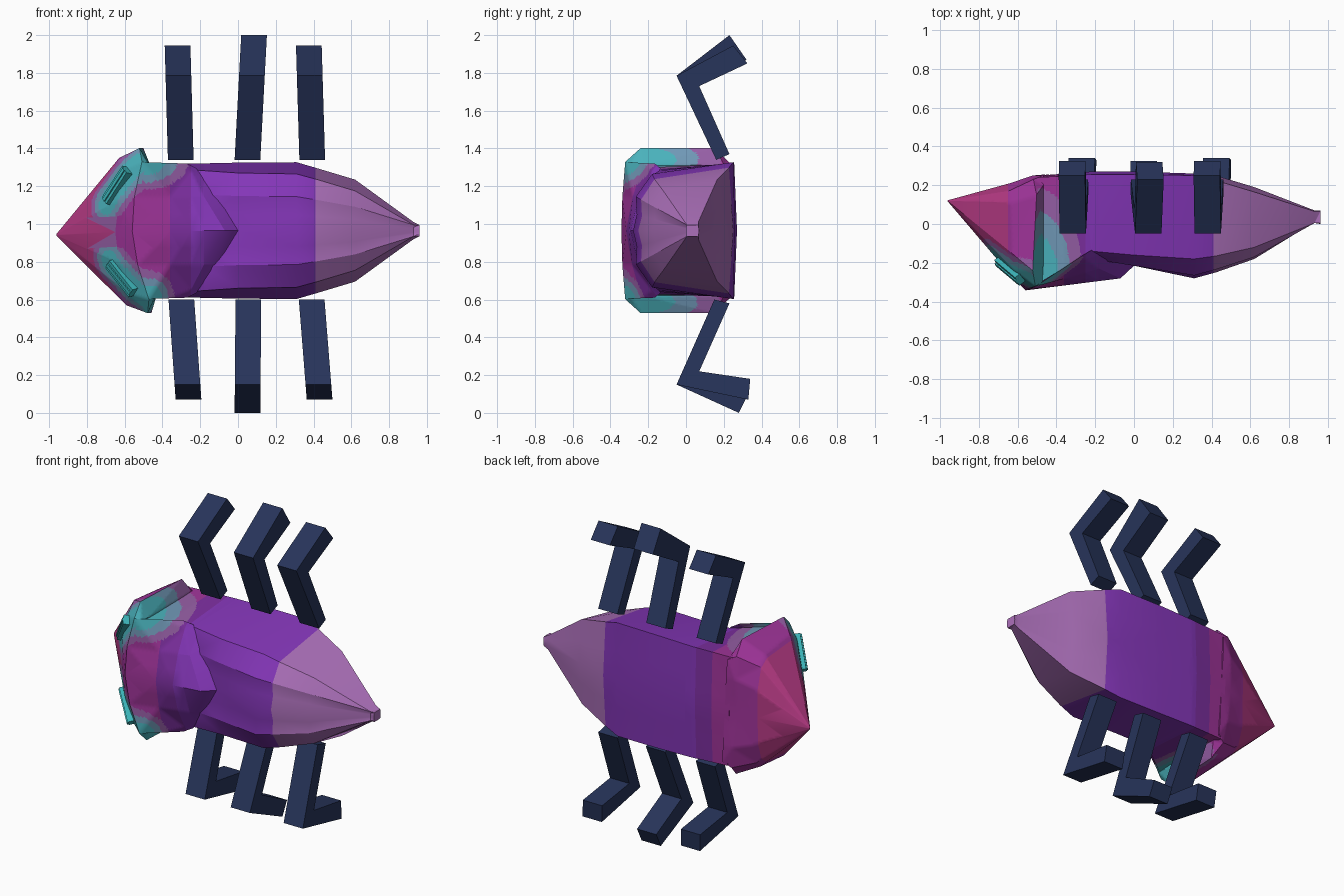
import bpy, bmesh
from mathutils import Vector
from mathutils.geometry import intersect_point_line

if "Cube" in bpy.data.objects:
    bpy.data.objects.remove(bpy.data.objects["Cube"])

MID = 0.965  # height of the body's middle plane

# Materials, one per colour (8-bit display values turned into linear)
PALETTE = {
    "pink": "B63A84", "magenta": "A0349A", "plum": "7D2FA0", "purple": "8436B8",
    "mauve": "AC70BA", "teal": "4AB2BC", "steel_blue": "7098B6", "dusty_violet": "965FA6",
    "navy": "27345A", "bright_teal": "3CB4B8"}
NAMES = list(PALETTE)


def linear(code):
    vals = [int(code[i:i + 2], 16) / 255 for i in (0, 2, 4)]
    return [v / 12.92 if v < 0.04 else ((v + 0.055) / 1.055) ** 2.4 for v in vals] + [1.0]


MATS = {}
for name, code in PALETTE.items():
    mat = bpy.data.materials.new(name)
    mat.use_nodes = True
    mat.diffuse_color = linear(code)
    bsdf = mat.node_tree.nodes["Principled BSDF"]
    bsdf.inputs["Base Color"].default_value = linear(code)
    bsdf.inputs["Roughness"].default_value = 0.8
    MATS[name] = mat


def place(x, y, h):
    # Height h is measured from MID; the head end leans slightly down
    lean = 0.05 * min(max((-0.3 - x) / 0.15, 0), 1)
    return Vector((x - lean * h, y, MID + h + lean * (x + 0.5)))


def finish(bm, name, mats, smooth=False):
    mesh = bpy.data.meshes.new(name)
    bm.to_mesh(mesh)
    bm.free()
    obj = bpy.data.objects.new(name, mesh)
    bpy.context.collection.objects.link(obj)
    for m in mats:
        mesh.materials.append(MATS[m])
    if smooth:
        bpy.ops.object.select_all(action="DESELECT")
        obj.select_set(True)
        bpy.context.view_layer.objects.active = obj
        bpy.ops.object.shade_smooth_by_angle(angle=0.5)


def patch_level(p, normal):
    # Painted spots: a narrow one along each eye, a wide one behind the rim
    side = 1 if p.z > MID else -1
    a, b = place(-0.69, -0.19, side * 0.16), place(-0.53, -0.3, side * 0.36)
    near, t = intersect_point_line(p, a, b)
    near = a.lerp(b, min(max(t, 0), 1))
    level = (p - near).length / 0.068
    if p.x > -0.5 or normal.x > 0.3:
        d = p - place(-0.48, -0.28, side * 0.37)
        spread = Vector((d.x * (1.15 if side > 0 else 2.2), d.y * 0.6, d.z * 1.8))
        level = min(level, spread.length / 0.14)
    return level


def colour_at(p, normal):
    if p.x < -0.2:
        level = patch_level(p, normal)
        for limit, name in ((1, "teal"), (1.5, "steel_blue"), (2, "dusty_violet")):
            if level < limit:
                return name
    for limit, name in ((-0.65, "pink"), (-0.36, "magenta"), (-0.25, "plum"), (0.41, "purple")):
        if p.x < limit:
            return name
    return "mauve"


def paint(bm):
    # Cut clean colour borders, then refine the head end for the spots
    for x in (-0.65, -0.36, -0.25, -0.18, 0.41):
        bmesh.ops.bisect_plane(bm, geom=bm.verts[:] + bm.edges[:] + bm.faces[:],
                               plane_co=(x, 0, 0), plane_no=(1, 0, 0))
    bmesh.ops.triangulate(bm, faces=bm.faces[:])
    for _ in range(6):
        edges = []
        for e in bm.edges:
            mid = (e.verts[0].co + e.verts[1].co) / 2
            if e.calc_length() > 0.024 and -0.85 < mid.x < -0.185 and abs(mid.z - MID) > 0.06:
                edges.append(e)
        if not edges:
            break
        bmesh.ops.subdivide_edges(bm, edges=edges, cuts=1, use_grid_fill=True)
        bmesh.ops.triangulate(bm, faces=[f for f in bm.faces if len(f.verts) > 3])
    bm.normal_update()
    for f in bm.faces:
        f.material_index = NAMES.index(colour_at(f.calc_center_median(), f.normal))


def loft(name, rings):
    # Each ring is half a section, (x, y, half height), mirrored about MID
    bm = bmesh.new()
    loops = []
    for half in rings:
        pts = half + [(x, y, -h) for x, y, h in reversed(half) if h > 0]
        loops.append([bm.verts.new(place(*p)) for p in pts])
    n = len(loops[0])
    for a, b in zip(loops, loops[1:]):
        for i in range(n):
            j = (i + 1) % n
            bm.faces.new((a[i], a[j], b[j], b[i]))
    bm.faces.new(loops[0])
    bm.faces.new(loops[-1])
    bmesh.ops.recalc_face_normals(bm, faces=bm.faces)
    paint(bm)
    finish(bm, name, NAMES[:8], True)


# Head: cone flaring to a chamfered rim, then stepping in to the body
snout = [(-0.96, 0.12 + 0.001 * s, 0.002 * h) for s, h in
         ((2, 0), (2, 1), (1, 2), (0, 3), (-1, 3), (-2, 2), (-3, 1), (-3, 0))]
cheek = [(-0.63, 0.21, 0), (-0.63, 0.21, 0.18), (-0.63, 0.17, 0.31), (-0.62, 0.11, 0.36),
         (-0.61, -0.15, 0.39), (-0.6, -0.24, 0.325), (-0.63, -0.26, 0.17), (-0.63, -0.265, 0)]
rim = [(-0.53, 0.24, 0), (-0.51, 0.25, 0.22), (-0.5, 0.23, 0.36), (-0.48, 0.15, 0.437),
       (-0.5, -0.24, 0.437), (-0.49, -0.32, 0.365), (-0.54, -0.335, 0.18), (-0.56, -0.34, 0)]
neck = [(-0.45, 0.25, 0), (-0.45, 0.255, 0.22), (-0.45, 0.25, 0.33), (-0.45, 0.2, 0.35),
        (-0.45, -0.22, 0.35), (-0.455, -0.3, 0.345), (-0.48, -0.315, 0.18), (-0.49, -0.32, 0)]
loft("head", [snout, cheek, rim, neck])

# Abdomen: x, belly y, belly edge (y, h), shoulder (y, h), back y at side and middle
stations = [
    (-0.48, 0.25, 0.24, 0.35, -0.31, 0.345, -0.30, -0.30),
    (-0.22, 0.27, 0.255, 0.355, -0.14, 0.32, -0.18, -0.185),
    (0.0, 0.27, 0.255, 0.36, -0.16, 0.305, -0.215, -0.215),
    (0.31, 0.26, 0.25, 0.362, -0.18, 0.30, -0.265, -0.28),
    (0.42, 0.25, 0.225, 0.33, -0.165, 0.27, -0.235, -0.25),
    (0.62, 0.19, 0.165, 0.27, -0.12, 0.21, -0.17, -0.18),
    (0.93, 0.07, 0.065, 0.045, 0.005, 0.03, 0.01, 0.01),
    (0.96, 0.07, 0.065, 0.03, 0.005, 0.03, 0.0, 0.0)]
rings = []
for k, (x, belly, ye, he, ys, hs, yb, ym) in enumerate(stations):
    pleat = 0.012 if 0 < k < 6 else 0.0
    rings.append([(x, belly, 0), (x, (belly + ye) / 2, he * 0.5), (x, ye, he), (x, ys, hs),
                  (x, yb, hs * 0.6), (x, (yb + ym) / 2 + pleat, hs * 0.28), (x, ym, 0)])
loft("abdomen", rings)

# Pointed back shield with a bevelled lip
bm = bmesh.new()
strips = [
    [(-0.56, -0.342, 0), (-0.54, -0.337, 0.18), (-0.49, -0.322, 0.362)],
    [(-0.07, -0.28, 0), (-0.18, -0.23, 0.18), (-0.27, -0.165, 0.355)],
    [(0.0, -0.215, 0), (-0.11, -0.185, 0.18), (-0.22, -0.135, 0.33)]]
rows = []
for s in strips:
    pts = s[::-1] + [(x, y, -h) for x, y, h in s[1:]]
    rows.append([bm.verts.new(place(*p)) for p in pts])
for a, b in zip(rows, rows[1:]):
    for i in range(len(a) - 1):
        bm.faces.new((a[i], b[i], b[i + 1], a[i + 1]))
bm.normal_update()
if sum(f.normal.y for f in bm.faces) > 0:
    bmesh.ops.reverse_faces(bm, faces=bm.faces)
paint(bm)
finish(bm, "back_shield", NAMES[:8], True)

# Eyes: thin bars lying on the slanted face, each with a narrow raised slat
for side, label in ((1, "upper"), (-1, "lower")):
    a = place(-0.685, -0.195, side * 0.165)
    b = place(-0.57, -0.285, side * 0.325)
    along = (b - a).normalized()
    out = Vector((-0.75, -0.62, side * 0.25))
    out = (out - along * out.dot(along)).normalized()
    across = along.cross(out)
    for part, width, lift in (("eye", 0.03, 0.02), ("eye_slat", 0.011, 0.027)):
        bm = bmesh.new()
        bmesh.ops.create_cube(bm, size=2)
        for v in bm.verts:
            u, w, t = v.co
            v.co = (a + b) / 2 + along * u * (b - a).length / 2 + across * w * width + out * t * lift
        bmesh.ops.recalc_face_normals(bm, faces=bm.faces)
        finish(bm, label + "_" + part, ["bright_teal"])


# Legs: bent bars, leaning slightly along the body
def leg(name, hip_x, foot_x, profile):
    bm = bmesh.new()
    z0, z1 = profile[0][1], profile[2][1]
    sides = []
    for dx in (-0.068, 0.068):
        sides.append([bm.verts.new((hip_x + (foot_x - hip_x) * (z - z0) / (z1 - z0) + dx, y, z))
                      for y, z in profile])
    for s in sides:
        bm.faces.new([s[i] for i in (0, 1, 4, 5)])
        bm.faces.new([s[i] for i in (1, 2, 3, 4)])
    for i in range(6):
        j = (i + 1) % 6
        bm.faces.new((sides[0][i], sides[0][j], sides[1][j], sides[1][i]))
    bmesh.ops.recalc_face_normals(bm, faces=bm.faces)
    finish(bm, name, ["navy"])


UP_FOOT = {"middle": [(0.23, 2.0), (0.32, 1.87)], "outer": [(0.25, 1.945), (0.325, 1.85)]}
LOW_FOOT = {"middle": [(0.28, 0.0), (0.325, 0.09)], "outer": [(0.33, 0.07), (0.34, 0.18)]}
for name, kind, up, low in (("front", "outer", (-0.303, -0.32), (-0.3, -0.262)),
                            ("middle", "middle", (0.05, 0.085), (0.055, 0.05)),
                            ("rear", "outer", (0.393, 0.375), (0.39, 0.432))):
    leg("upper_" + name + "_leg", *up,
        [(0.16, 1.34), (-0.05, 1.785)] + UP_FOOT[kind] + [(0.07, 1.73), (0.23, 1.37)])
    leg("lower_" + name + "_leg", *low,
        [(0.15, 0.6), (-0.05, 0.15)] + LOW_FOOT[kind] + [(0.07, 0.22), (0.23, 0.58)])
